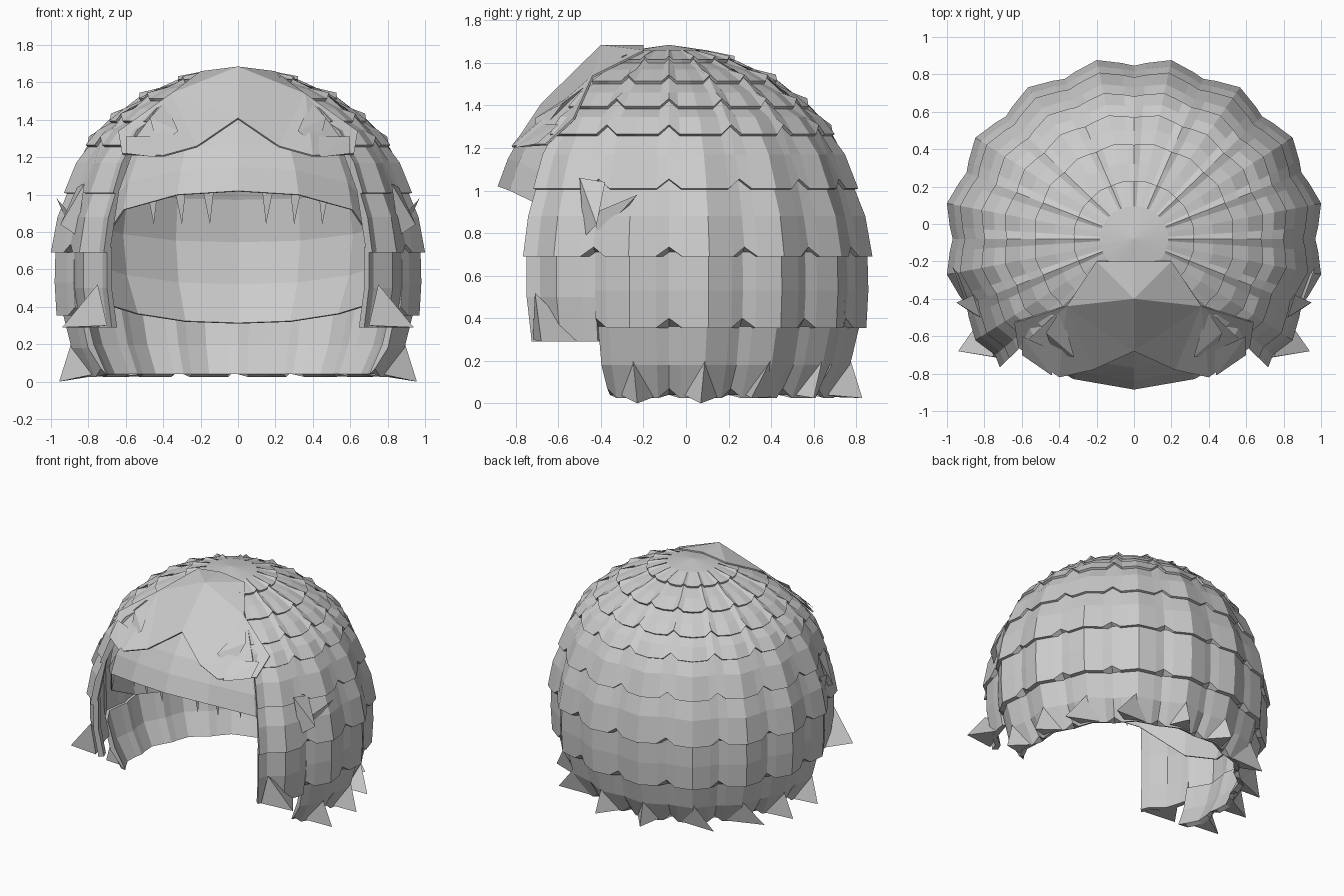
import bpy, bmesh, math
from mathutils import Vector

if "Cube" in bpy.data.objects:
    bpy.data.objects.remove(bpy.data.objects["Cube"])

CENTRE_Y = -0.08
LOCK = 22.5       # width of one lock in degrees
# Columns across a lock: share of the width, dent in the radius, raised lip
COLUMNS = [(0, 0.05, 0.045), (0.17, 0.033, 0), (0.5, 0, 0), (0.83, 0.033, 0)]

mat = bpy.data.materials.new("light_grey")
mat.use_nodes = True
mat.diffuse_color = (0.6, 0.6, 0.6, 1)
mat.node_tree.nodes["Principled BSDF"].inputs["Base Color"].default_value = (0.6, 0.6, 0.6, 1)


def finish(name, bm):
    bmesh.ops.remove_doubles(bm, verts=bm.verts, dist=0.0005)
    bmesh.ops.recalc_face_normals(bm, faces=bm.faces)
    mesh = bpy.data.meshes.new(name)
    bm.to_mesh(mesh)
    bm.free()
    mesh.materials.append(mat)
    obj = bpy.data.objects.new(name, mesh)
    bpy.context.collection.objects.link(obj)
    return obj


def polar(angle, r, z):
    a = math.radians(angle)
    return Vector((1.02 * r * math.cos(a), CENTRE_Y + 0.975 * r * math.sin(a), z))


def thicken(obj, thickness):
    mod = obj.modifiers.new("thickness", "SOLIDIFY")
    mod.thickness = thickness
    mod.offset = -1


def sweep(name, first, last, outer, inner):
    """Revolve a closed section into locks creased and notched at their joints."""
    bm = bmesh.new()
    places = [(k + s, dent, rise) for k in range(first, last) for s, dent, rise in COLUMNS]
    places.append((last,) + COLUMNS[0][1:])
    columns = []
    for k, dent, rise in places:
        if k in (-2, 10):          # full edge beside the face
            dent, rise = 0.005, 0
        column = []
        for r, z, lip in outer:
            dz = rise * min(1, r / 0.8) if lip else 0
            column.append(bm.verts.new(polar(k * LOCK, r * (1 - dent * min(1, r)), z + dz)))
        for r, z in inner:
            column.append(bm.verts.new(polar(k * LOCK, r * (1 - dent * min(1, r)), z)))
        columns.append(column)
    n = len(columns[0])
    for a, b in zip(columns, columns[1:]):
        for i in range(n):
            j = (i + 1) % n
            bm.faces.new((a[i], b[i], b[j], a[j]))
    bm.faces.new(columns[0])
    bm.faces.new(columns[-1])
    return finish(name, bm)


def rows_to_profile(rows):
    """Each row starts tucked under the lip of the one above."""
    profile = [(0, 1.685, False)]
    for i, (middle, bottom) in enumerate(rows):
        if i:
            r, z = rows[i - 1][1]
            profile.append((r * 0.982, z - 0.016 * (z - 0.7), True))
        profile += [middle + (False,), bottom + (True,)]
    return profile


# Layered cap of hair, open at the front
rows = [((0.18, 1.66), (0.32, 1.615)), ((0.42, 1.57), (0.53, 1.515)),
        ((0.61, 1.46), (0.69, 1.395)), ((0.75, 1.345), (0.815, 1.265)),
        ((0.865, 1.17), (0.93, 1.01)), ((0.965, 0.88), (1.00, 0.69))]
lining = [(0.955, 0.69), (0.885, 1.02), (0.76, 1.27), (0.5, 1.48), (0, 1.62)]
sweep("hair_cap", -2, 10, rows_to_profile(rows), lining)
sweep("front_crown", 10, 14, rows_to_profile(rows[:1]), [(0.28, 1.58), (0, 1.63)])

# Lower row, longer at the sideburns
sweep("lower_row", -1, 9, [(0.975, 0.72, False), (0.98, 0.53, False), (0.97, 0.355, True)],
      [(0.93, 0.355), (0.94, 0.72)])
for side, first in (("left", -2), ("right", 9)):
    sweep(side + "_sideburn", first, first + 1,
          [(0.975, 0.72, False), (0.975, 0.5, False), (0.94, 0.29, False)],
          [(0.90, 0.29), (0.94, 0.5), (0.94, 0.72)])

# Separate hanging locks along the bottom
for k in range(-1, 9):
    sweep("bottom_lock", k, k + 1, [(0.945, 0.4, False), (0.89, 0.18, False), (0.81, 0.025, True)],
          [(0.775, 0.04), (0.855, 0.2), (0.91, 0.4)])

# Smooth scalp under the hair: a sphere whose rim climbs from nape to forehead
rim = [1.02, 1.0, 0.92, 0.64, 0.48, 0.42, 0.36, 0.32, 0.31]
bm = bmesh.new()
scalp = []
for i in range(17):
    low = math.asin((rim[min(i, 16 - i)] - 0.78) / 0.86)
    column = []
    for j in range(9):
        t = low + (math.pi / 2 - low) * j / 8
        column.append(bm.verts.new(polar(i * LOCK - 90, 0.86 * math.cos(t), 0.78 + 0.86 * math.sin(t))))
    scalp.append(column)
for a, b in zip(scalp, scalp[1:]):
    for j in range(8):
        bm.faces.new((a[j], b[j], b[j + 1], a[j + 1]))
thicken(finish("scalp", bm), 0.01)


def spikes(name, groups):
    """Mirrored four-point tufts: three base points and a tip."""
    bm = bmesh.new()
    for group in groups:
        for s in (1, -1):
            v = [bm.verts.new((s * p[0], p[1], p[2])) for p in group]
            for tri in ((0, 1, 2), (0, 1, 3), (1, 2, 3), (2, 0, 3)):
                bm.faces.new([v[i] for i in tri])
    finish(name, bm)


# Flicked tips round the bottom edge
tips = []
for k, lean in enumerate((2, -2, -9, -9, 0)):
    a = (k - 0.5) * LOCK
    tips.append((polar(a, 0.89, 0.21), polar(a - 6, 0.79, 0.04),
                 polar(a + 6, 0.79, 0.03), polar(a + lean, 0.95, 0 if k < 2 else 0.025)))
spikes("bottom_tips", tips)

# Tufts on sideburns, temples and fringe
spikes("sideburn_tufts", [((0.75, -0.71, 0.52), (0.70, -0.72, 0.30),
                           (0.80, -0.48, 0.29), (0.94, -0.68, 0.29))])
spikes("temple_tufts", [
    ((0.82, -0.50, 1.06), (0.86, -0.38, 1.04), (0.86, -0.48, 0.78), (0.95, -0.42, 0.84)),
    ((0.90, -0.42, 0.90), (0.88, -0.42, 0.78), (0.90, -0.32, 0.86), (0.97, -0.23, 0.98))])
spikes("fringe_tufts", [
    ((0.39, -0.46, 1.50), (0.47, -0.58, 1.41), (0.43, -0.70, 1.25), (0.32, -0.71, 1.34)),
    ((0.42, -0.68, 1.31), (0.60, -0.60, 1.31), (0.44, -0.81, 1.20), (0.60, -0.70, 1.22))])
spikes("fringe_teeth", [
    ((x - 0.035, y, 1.06), (x + 0.035, y, 1.06), (x, y + 0.05, 1.06), (x - 0.01, y + 0.03, 0.84))
    for x, y in ((0.16, -0.73), (0.31, -0.70), (0.46, -0.64))])

# Upper swept fringe with an inverted V edge
points = [(0, -0.2, 1.685), (0, -0.4, 1.685), (0.2, -0.2, 1.66), (0.36, -0.44, 1.54),
          (0, -0.68, 1.41), (0.22, -0.78, 1.26), (0.40, -0.82, 1.21),
          (0.62, -0.66, 1.22), (0.64, -0.53, 1.34)]
bm = bmesh.new()
for s in (1, -1):
    v = [bm.verts.new((s * x, y, z)) for x, y, z in points]
    for f in ((0, 1, 2), (1, 3, 2), (1, 4, 3), (4, 5, 3), (5, 6, 3), (6, 7, 3), (7, 8, 3)):
        bm.faces.new([v[i] for i in f])
thicken(finish("upper_fringe", bm), 0.01)
